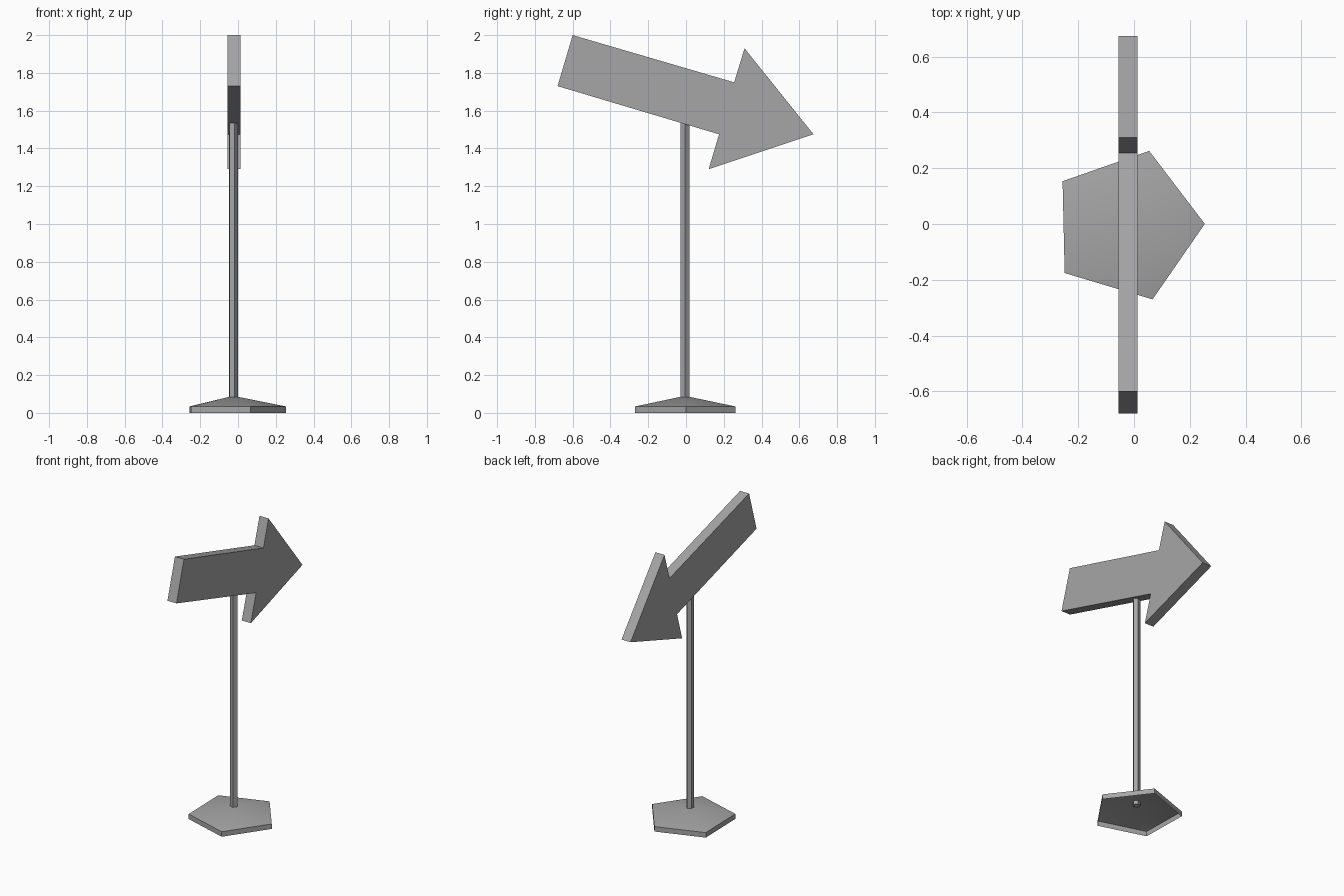
import bpy, bmesh, math

cube = bpy.data.objects.get("Cube")
if cube:
    bpy.data.objects.remove(cube, do_unlink=True)

# Single painted-metal grey
grey = bpy.data.materials.new("mid grey")
grey.use_nodes = True
colour = (0.38, 0.38, 0.38, 1)
grey.diffuse_color = colour
grey.node_tree.nodes["Principled BSDF"].inputs["Base Color"].default_value = colour

CENTRE = (-0.026, -0.006)
SIDES = 5
TURN = math.radians(1.3)


def finish(name, bm):
    mesh = bpy.data.meshes.new(name)
    bm.to_mesh(mesh)
    bm.free()
    mesh.materials.append(grey)
    obj = bpy.data.objects.new(name, mesh)
    bpy.context.collection.objects.link(obj)
    bpy.ops.object.select_all(action='DESELECT')
    obj.select_set(True)
    bpy.context.view_layer.objects.active = obj
    bpy.ops.object.shade_smooth_by_angle(angle=math.radians(30))
    return obj


def ring(bm, radius, z):
    angles = [TURN + math.tau * i / SIDES for i in range(SIDES)]
    return [bm.verts.new((CENTRE[0] + radius * math.cos(a),
                          CENTRE[1] + radius * math.sin(a), z)) for a in angles]


def bridge(bm, low, high):
    for i in range(SIDES):
        j = (i + 1) % SIDES
        bm.faces.new((low[i], low[j], high[j], high[i]))


# Base: hollow five-sided shell, open underneath, with a shallow peak
bm = bmesh.new()
foot, rim = ring(bm, 0.28, 0), ring(bm, 0.28, 0.034)
bridge(bm, foot, rim)
peak = bm.verts.new((*CENTRE, 0.09))
for i in range(SIDES):
    bm.faces.new((rim[i], rim[(i + 1) % SIDES], peak))
finish("base", bm)

# Pole: slim five-sided post running up into the arrow
bm = bmesh.new()
bottom, top = ring(bm, 0.025, 0.06), ring(bm, 0.025, 1.6)
bridge(bm, bottom, top)
bm.faces.new(bottom[::-1])
bm.faces.new(top)
finish("pole", bm)

# Arrow: side profile (y, z) extruded across x
profile = [(-0.60, 2.0), (0.255, 1.75), (0.31, 1.93), (0.675, 1.475),
           (0.12, 1.29), (0.175, 1.475), (-0.68, 1.73)]
bm = bmesh.new()
face = bm.faces.new([bm.verts.new((-0.055, y, z)) for y, z in profile])
extruded = bmesh.ops.extrude_face_region(bm, geom=[face], use_keep_orig=True)
bmesh.ops.translate(bm, vec=(0.068, 0, 0),
                    verts=[g for g in extruded["geom"] if isinstance(g, bmesh.types.BMVert)])
bmesh.ops.recalc_face_normals(bm, faces=bm.faces)
finish("arrow", bm)
